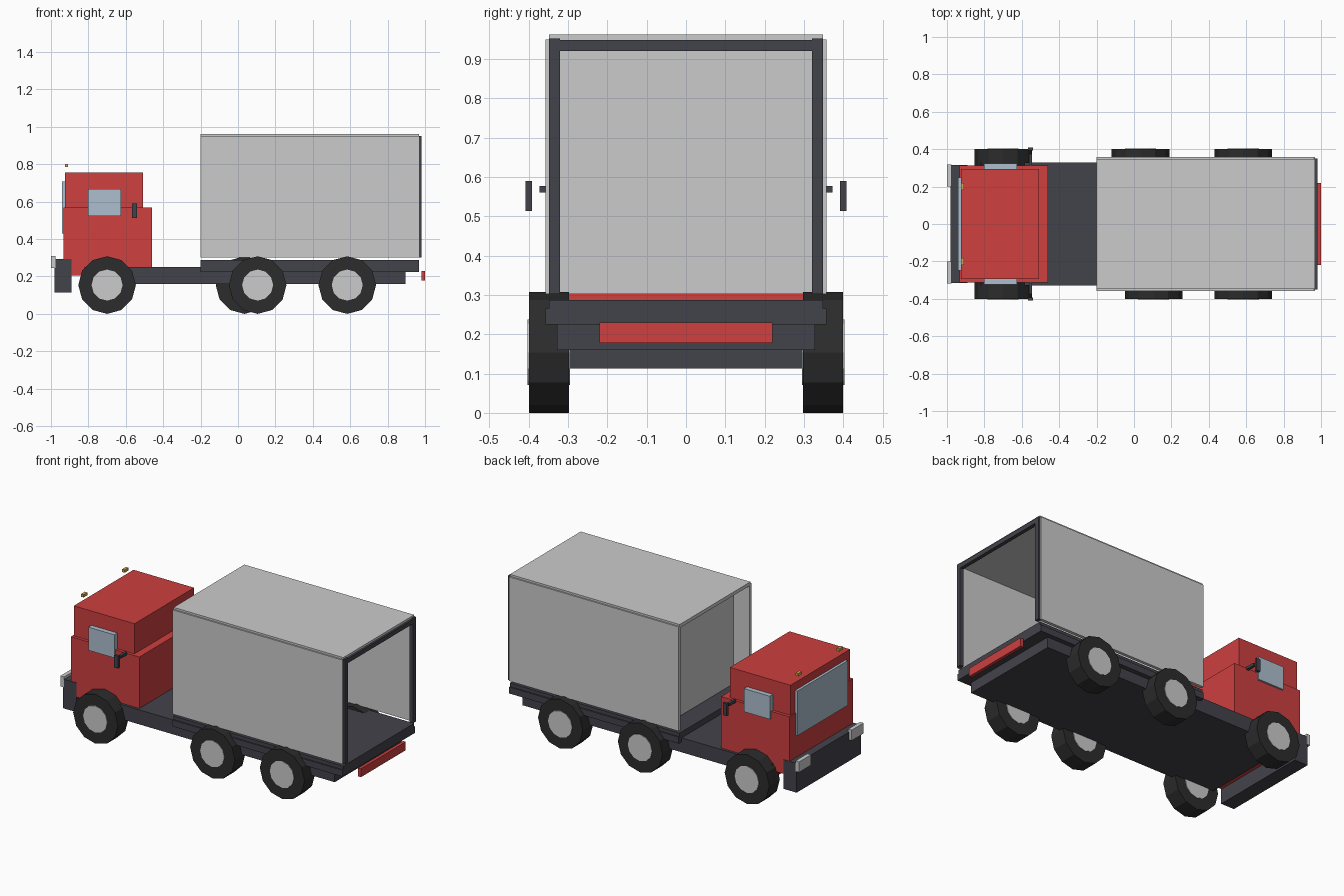
import bpy
from math import pi

if "Cube" in bpy.data.objects:
    bpy.data.objects.remove(bpy.data.objects["Cube"])


def material(name, rgb):
    m = bpy.data.materials.new(name)
    m.diffuse_color = (*rgb, 1)
    m.use_nodes = True
    m.node_tree.nodes["Principled BSDF"].inputs["Base Color"].default_value = m.diffuse_color
    return m


RED = material("red_paint", (0.62, 0.05, 0.05))
DARK = material("dark_metal", (0.055, 0.055, 0.07))
RUBBER = material("rubber", (0.025, 0.025, 0.025))
GLASS = material("glass", (0.42, 0.52, 0.62))
AMBER = material("amber", (0.65, 0.4, 0.08))


def box(name, x, y, z, mat=None):
    """Box from (min, max) ranges on each axis."""
    bpy.ops.mesh.primitive_cube_add(size=1, location=[sum(r) / 2 for r in (x, y, z)])
    ob = bpy.context.object
    ob.name = name
    ob.scale = [r[1] - r[0] for r in (x, y, z)]
    bpy.ops.object.transform_apply(location=True, rotation=False, scale=True)
    if mat:
        ob.data.materials.append(mat)
    return ob


def pair(name, x, y, z, mat=None):
    """Box on the +y side, mirrored to the -y side."""
    ob = box(name, x, y, z, mat)
    ob.modifiers.new("mirror", 'MIRROR').use_axis = (False, True, False)


def disc(name, x, y, z, radius, width, mat=None):
    bpy.ops.mesh.primitive_cylinder_add(vertices=12, radius=radius, depth=width,
                                        location=(x, y, z), rotation=(pi / 2, 0, 0))
    ob = bpy.context.object
    ob.name = name
    if mat:
        ob.data.materials.append(mat)


# Chassis and load bed
box("chassis", (-0.82, 0.895), (-0.328, 0.328), (0.16, 0.25), DARK)
box("load_bed", (-0.2, 0.968), (-0.349, 0.349), (0.225, 0.287), DARK)
pair("bed_side_rail", (-0.2, 0.968), (0.335, 0.357), (0.225, 0.265), DARK)
box("tail_bar", (0.98, 1.0), (-0.22, 0.22), (0.178, 0.23), RED)

# Cargo box: open rear, recessed front wall
pair("cargo_side_wall", (-0.2, 0.968), (0.338, 0.357), (0.302, 0.95))
box("cargo_roof", (-0.2, 0.968), (-0.348, 0.348), (0.94, 0.962))
box("cargo_front_wall", (-0.09, -0.07), (-0.338, 0.338), (0.302, 0.94))
pair("rear_door_post", (0.957, 0.98), (0.32, 0.349), (0.302, 0.952), DARK)
box("rear_door_header", (0.957, 0.98), (-0.32, 0.32), (0.92, 0.948), DARK)

# Cab
box("cab_lower", (-0.932, -0.46), (-0.312, 0.312), (0.205, 0.57), RED)
box("cab_upper", (-0.924, -0.507), (-0.293, 0.293), (0.57, 0.757), RED)
box("windshield", (-0.94, -0.915), (-0.248, 0.248), (0.43, 0.708), GLASS)
pair("side_window", (-0.803, -0.625), (0.285, 0.323), (0.524, 0.668), GLASS)
pair("side_mirror", (-0.566, -0.539), (0.392, 0.408), (0.513, 0.59), DARK)
pair("mirror_arm", (-0.561, -0.545), (0.31, 0.373), (0.56, 0.577), DARK)
pair("roof_marker_light", (-0.926, -0.908), (0.183, 0.22), (0.785, 0.802), AMBER)

# Bumper and headlights
box("front_bumper", (-0.982, -0.891), (-0.315, 0.315), (0.113, 0.294), DARK)
pair("headlight", (-1.0, -0.975), (0.2, 0.317), (0.245, 0.31))

# Wheels: the middle axle is staggered between the two sides
for side, label, middle in ((1, "left", 0.035), (-1, "right", 0.105)):
    for axle, x in (("front", -0.7), ("middle", middle), ("rear", 0.584)):
        disc(f"{axle}_{label}_tyre", x, side * 0.349, 0.154, 0.154, 0.102, RUBBER)
        disc(f"{axle}_{label}_hub", x, side * 0.349, 0.154, 0.083, 0.109)
